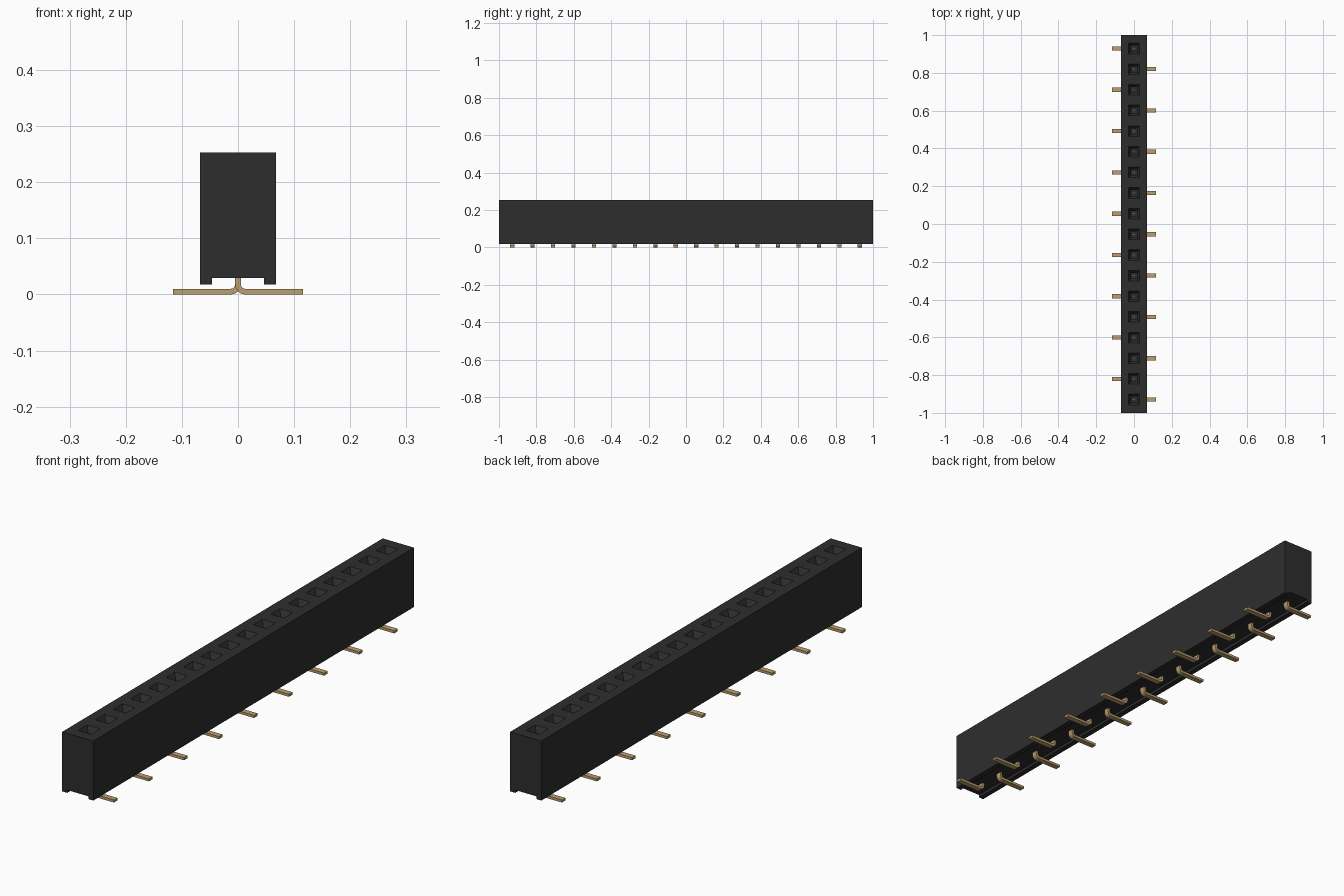
import bpy, bmesh, math

cube = bpy.data.objects.get("Cube")
if cube:
    bpy.data.objects.remove(cube)

COUNT, PITCH = 18, 0.1093
HALF_X, TOP = 0.068, 0.253
PIN_Y = [(i - (COUNT - 1) / 2) * PITCH for i in range(COUNT)]


def material(name, rgb, rough):
    m = bpy.data.materials.new(name)
    m.use_nodes = True
    m.diffuse_color = (*rgb, 1)
    bsdf = m.node_tree.nodes["Principled BSDF"]
    bsdf.inputs["Base Color"].default_value = (*rgb, 1)
    bsdf.inputs["Roughness"].default_value = rough
    return m


black = material("black plastic", (0.027, 0.027, 0.027), 0.6)
gold = material("gold plating", (0.50, 0.35, 0.16), 0.4)


def loft(bm, profile, stations):
    """Sweep a closed x-z profile along y, with capped ends."""
    rings = [[bm.verts.new((x, y, z)) for x, z in profile] for y in stations]
    n = len(profile)
    for a, b in zip(rings, rings[1:]):
        for i in range(n):
            j = (i + 1) % n
            bm.faces.new((a[i], a[j], b[j], b[i]))
    bm.faces.new(rings[0])
    bm.faces.new(rings[-1])
    bmesh.ops.recalc_face_normals(bm, faces=bm.faces)


def to_mesh(bm, name, mat):
    mesh = bpy.data.meshes.new(name)
    bm.to_mesh(mesh)
    bm.free()
    mesh.materials.append(mat)
    return mesh


def add(name, mesh):
    ob = bpy.data.objects.new(name, mesh)
    bpy.context.collection.objects.link(ob)
    return ob


# Housing: channelled block, one top cell per contact
profile = [(-HALF_X, 0.018), (-0.046, 0.018), (-0.046, 0.029), (0.046, 0.029),
           (0.046, 0.018), (HALF_X, 0.018), (HALF_X, TOP), (-HALF_X, TOP)]
edges = [(i - COUNT / 2) * PITCH for i in range(COUNT + 1)]
bm = bmesh.new()
loft(bm, profile, [-1] + edges + [1])
cells = [f for f in bm.faces if f.normal.z > 0.9
         and f.calc_center_median().z > TOP - 0.01
         and abs(f.calc_center_median().y) < 0.95]

# Sockets: tapered square lead-in, then a straight shaft
for face in cells:
    cy = face.calc_center_median().y
    for half, z in ((0.028, TOP), (0.015, TOP - 0.022), (0.015, 0.10)):
        bmesh.ops.inset_individual(bm, faces=[face], thickness=0.001)
        for v in face.verts:
            v.co = (math.copysign(half, v.co.x),
                    cy + math.copysign(half, v.co.y - cy), z)
add("housing", to_mesh(bm, "housing", black))

# Pin: stem bent into a flat solder foot
T, R, FOOT = 0.005, 0.013, 0.116
arc = [math.radians(a) for a in range(180, 271, 15)]


def bend(r):
    return [(R + r * math.cos(a), T + R + r * math.sin(a)) for a in arc]


outline = ([(-T, 0.09)] + bend(R + T) + [(FOOT, 0), (FOOT, 2 * T)]
           + bend(R - T)[::-1] + [(T, 0.09)])
bm = bmesh.new()
loft(bm, outline, (-0.011, 0.011))
pin_mesh = to_mesh(bm, "pin", gold)

# Contact tip inside each socket
bm = bmesh.new()
loft(bm, [(-T, 0.08), (T, 0.08), (T, 0.19), (-T, 0.19)], (-T, T))
tip_mesh = to_mesh(bm, "contact_tip", gold)

bpy.ops.object.select_all(action="DESELECT")
for i, y in enumerate(PIN_Y):
    pin = add(f"pin_{i + 1}", pin_mesh)
    pin.location.y = y
    if i % 2:
        pin.rotation_euler.z = math.pi
    add(f"contact_tip_{i + 1}", tip_mesh).location.y = y
    if i == 0:
        pin.select_set(True)
        bpy.context.view_layer.objects.active = pin
        bpy.ops.object.shade_smooth_by_angle(angle=math.radians(35))
